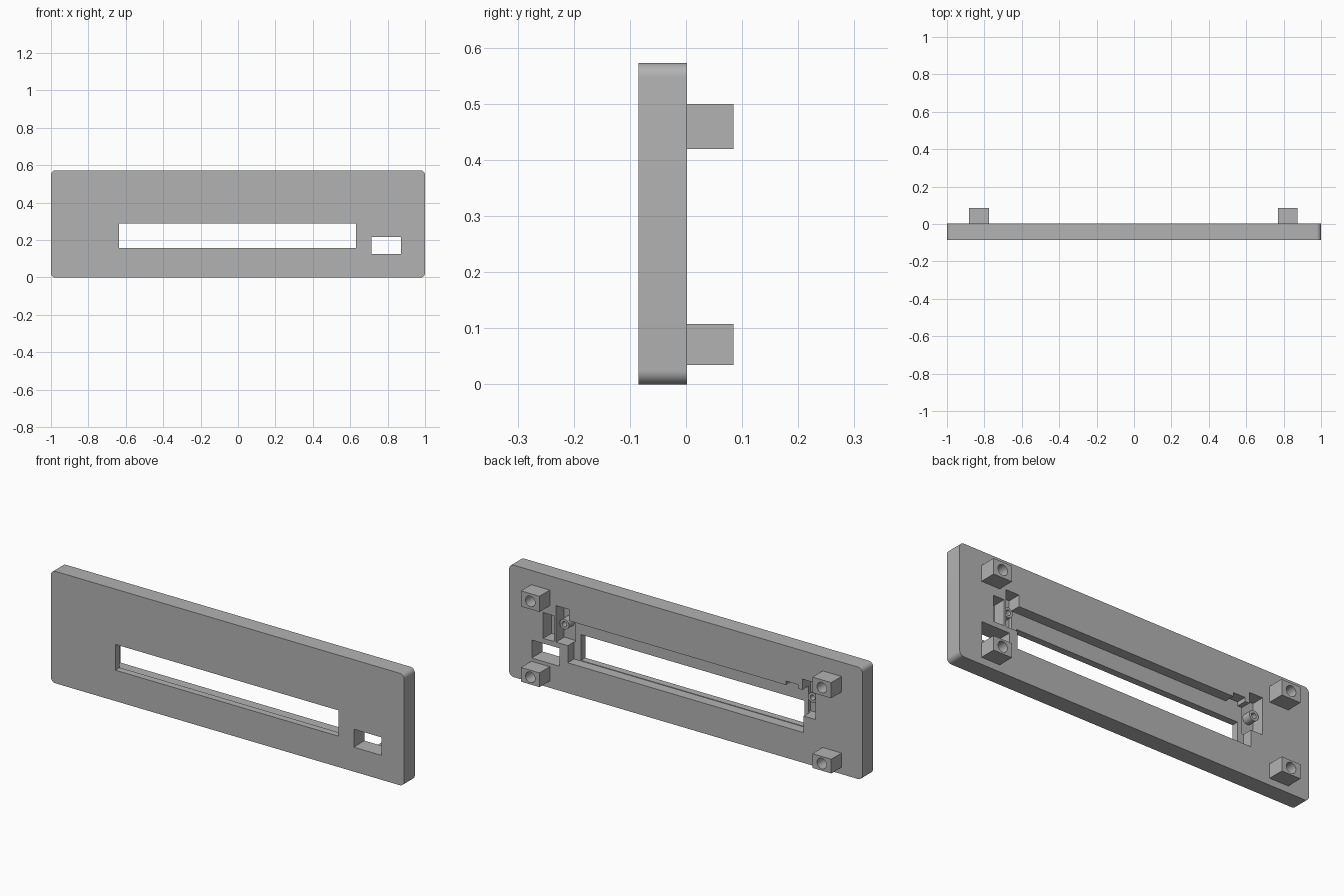
import bpy, bmesh, math
from mathutils import Matrix, Vector

old = bpy.data.objects.get("Cube")
if old:
    bpy.data.objects.remove(old, do_unlink=True)

grey = bpy.data.materials.new("plain grey")
grey.use_nodes = True
grey.diffuse_color = (0.45, 0.45, 0.45, 1)
grey.node_tree.nodes["Principled BSDF"].inputs["Base Color"].default_value = (0.45, 0.45, 0.45, 1)


def finish(name, bm):
    mesh = bpy.data.meshes.new(name)
    bm.to_mesh(mesh)
    bm.free()
    mesh.materials.append(grey)
    ob = bpy.data.objects.new(name, mesh)
    bpy.context.collection.objects.link(ob)
    return ob


def box(name, x, y, z, radius=0):
    """Box from (min, max) ranges, optionally rounding the edges along y."""
    bm = bmesh.new()
    bmesh.ops.create_cube(bm, size=1)
    for v in bm.verts:
        v.co = Vector(r[0] if c < 0 else r[1] for c, r in zip(v.co, (x, y, z)))
    if radius:
        edges = [e for e in bm.edges if abs(e.verts[0].co.y - e.verts[1].co.y) > 0.01]
        bmesh.ops.bevel(bm, geom=edges, offset=radius, segments=8, profile=0.5, affect='EDGES')
    return finish(name, bm)


def rod(name, x, y, z, radius, axis='X'):
    """Cylinder along y, between the two y values."""
    bm = bmesh.new()
    bmesh.ops.create_cone(bm, cap_ends=True, segments=32, radius1=radius, radius2=radius,
                          depth=y[1] - y[0], matrix=Matrix.Translation((x, sum(y) / 2, z))
                          @ Matrix.Rotation(math.pi / 2, 4, axis))
    return finish(name, bm)


def cut(ob, cutters):
    """Subtract the cutters, bake the result and drop the cutters."""
    for c in cutters:
        c.hide_render = True
        mod = ob.modifiers.new("cut", 'BOOLEAN')
        mod.operation = 'DIFFERENCE'
        mod.solver = 'EXACT'
        mod.object = c
    bpy.context.view_layer.update()
    baked = bpy.data.meshes.new_from_object(
        ob.evaluated_get(bpy.context.evaluated_depsgraph_get()))
    ob.modifiers.clear()
    ob.data = baked
    for c in cutters:
        bpy.data.objects.remove(c, do_unlink=True)


def smooth(ob):
    bpy.ops.object.select_all(action='DESELECT')
    ob.select_set(True)
    bpy.context.view_layer.objects.active = ob
    bpy.ops.object.shade_smooth_by_angle(angle=math.radians(30))


FRONT, BACK = -0.085, 0.002
through = (-0.2, 0.2)
recess = (-0.05, 0.1)
slot = (-0.065, 0.1)

# Face plate with display window, switch window and rear pockets
plate = box("face_plate", (-1, 1), (FRONT, BACK), (0, 0.573), radius=0.025)
cut(plate, [
    box("window_cutter", (-0.635, 0.63), through, (0.158, 0.29)),
    box("switch_cutter", (0.715, 0.872), through, (0.125, 0.217)),
    box("recess_cutter", (-0.668, 0.668), recess, (0.155, 0.372)),
    box("notch_cutter", (-0.635, -0.567), recess, (0.3, 0.392)),
    box("left_slot_cutter", (0.66, 0.735), slot, (0.243, 0.43)),
    box("right_slot_cutter", (-0.735, -0.66), slot, (0.24, 0.427)),
    box("outer_slot_cutter", (0.745, 0.807), slot, (0.243, 0.375)),
])
smooth(plate)

# Small screw bosses inside the side slots
for side, x in (("left", 0.703), ("right", -0.703)):
    boss = rod(side + "_screw_boss", x, (-0.068, -0.02), 0.335, 0.026)
    cut(boss, [rod("boss_hole_cutter", x, (-0.055, 0.1), 0.335, 0.013)])
    smooth(boss)

# Four square mounting posts with blind screw holes
for side, x in (("right", (-0.882, -0.775)), ("left", (0.77, 0.875))):
    for level, z in (("lower", (0.035, 0.108)), ("upper", (0.42, 0.5))):
        post = box(f"{level}_{side}_post", x, (BACK - 0.002, 0.085), z)
        cut(post, [rod("post_hole_cutter", sum(x) / 2, (0.015, 0.2), sum(z) / 2, 0.027)])
        smooth(post)
